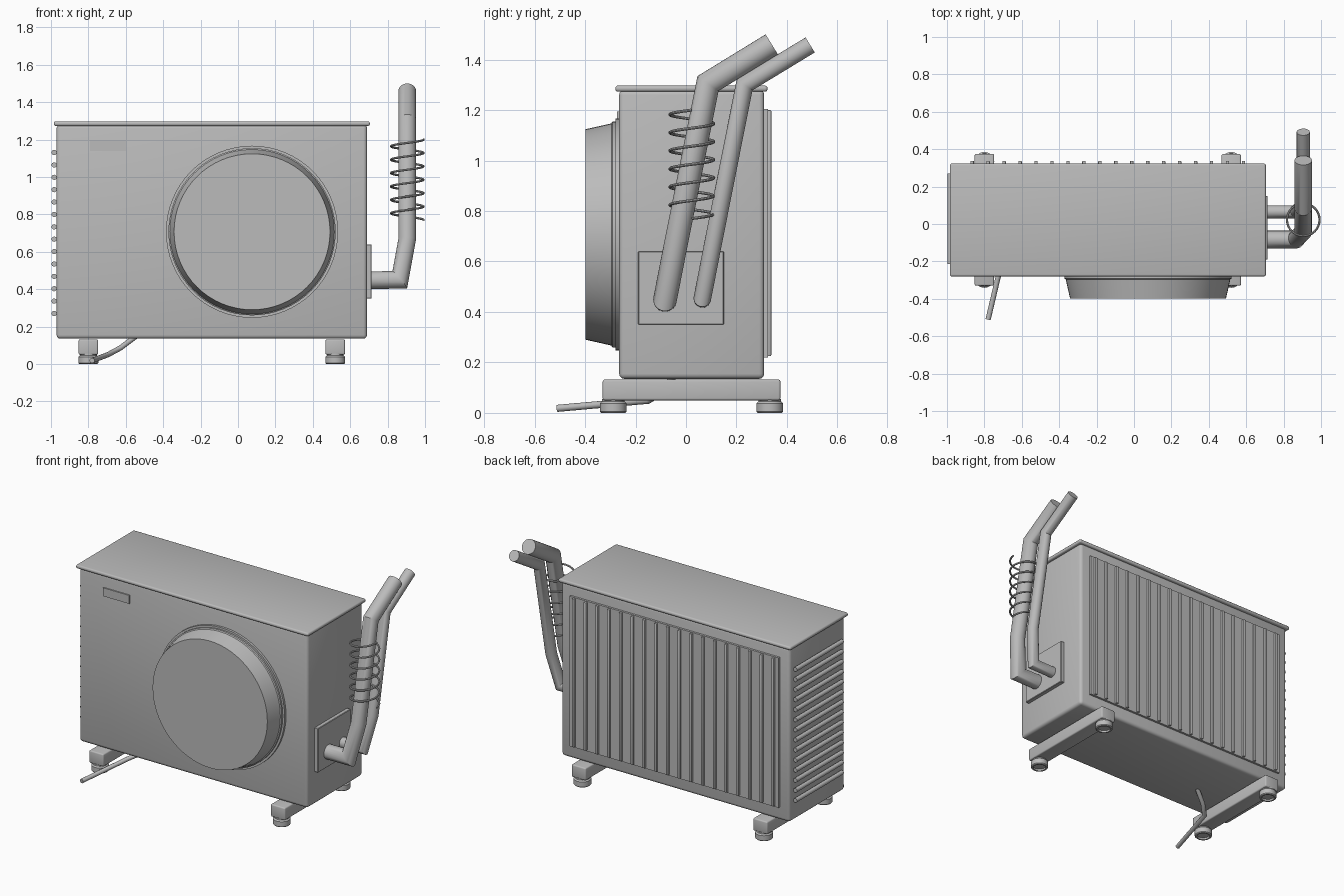
import bpy, bmesh, math
from mathutils import Vector

if "Cube" in bpy.data.objects:
    bpy.data.objects.remove(bpy.data.objects["Cube"])

grey = bpy.data.materials.new("light_grey")
grey.diffuse_color = (0.5, 0.5, 0.5, 1)
grey.use_nodes = True
grey.node_tree.nodes["Principled BSDF"].inputs["Base Color"].default_value = grey.diffuse_color


def finish(name, bm, smooth=True):
    bmesh.ops.recalc_face_normals(bm, faces=bm.faces[:])
    mesh = bpy.data.meshes.new(name)
    bm.to_mesh(mesh)
    bm.free()
    mesh.materials.append(grey)
    ob = bpy.data.objects.new(name, mesh)
    bpy.context.collection.objects.link(ob)
    if smooth:
        bpy.ops.object.select_all(action='DESELECT')
        ob.select_set(True)
        bpy.context.view_layer.objects.active = ob
        bpy.ops.object.shade_smooth_by_angle(angle=math.radians(35))
    return ob


def box(name, lo, hi, bevel=0.0, segments=3):
    lo, hi = Vector(lo), Vector(hi)
    bm = bmesh.new()
    bmesh.ops.create_cube(bm, size=1)
    for v in bm.verts:
        v.co = Vector(((lo[i] + hi[i]) / 2 + v.co[i] * (hi[i] - lo[i]) for i in range(3)))
    if bevel:
        bmesh.ops.bevel(bm, geom=bm.edges[:], offset=bevel, segments=segments,
                        profile=0.5, affect='EDGES')
    return finish(name, bm, bevel > 0)


def lathe(name, profile, center, axis, sides=48):
    """Spin (radius, offset along axis) points; cap both ends."""
    axis, center = Vector(axis), Vector(center)
    u = axis.orthogonal().normalized()
    w = axis.cross(u)
    bm = bmesh.new()
    rings = []
    for r, h in profile:
        rings.append([bm.verts.new(center + axis * h + r * (
            u * math.cos(a * math.tau / sides) + w * math.sin(a * math.tau / sides)))
            for a in range(sides)])
    skin(bm, rings)
    return finish(name, bm)


def skin(bm, rings):
    n = len(rings[0])
    for a, b in zip(rings, rings[1:]):
        for i in range(n):
            bm.faces.new((a[i], a[(i + 1) % n], b[(i + 1) % n], b[i]))
    bm.faces.new(rings[0])
    bm.faces.new(rings[-1])


def tube(name, points, radius, sides=24):
    """Round pipe along a path with mitred joints."""
    pts = [Vector(p) for p in points]
    dirs = [(b - a).normalized() for a, b in zip(pts, pts[1:])]
    u = dirs[0].orthogonal().normalized()
    w = dirs[0].cross(u)
    ring = [pts[0] + radius * (u * math.cos(i * math.tau / sides) + w * math.sin(i * math.tau / sides))
            for i in range(sides)]
    bm = bmesh.new()
    rings = [[bm.verts.new(p) for p in ring]]
    for k, d in enumerate(dirs):
        nxt = dirs[min(k + 1, len(dirs) - 1)]
        normal = (d + nxt).normalized()
        ring = [p + d * ((pts[k + 1] - p).dot(normal) / d.dot(normal)) for p in ring]
        rings.append([bm.verts.new(p) for p in ring])
    skin(bm, rings)
    return finish(name, bm)


# Casing and lid
box("casing", (-0.97, -0.265, 0.135), (0.69, 0.31, 1.28), 0.02)
box("lid", (-0.985, -0.28, 1.273), (0.705, 0.323, 1.297), 0.01)

# Fan housing: thin flange, small step, tapering drum with flat front
lathe("fan_housing", [(0.46, 0.0), (0.46, 0.018), (0.447, 0.018), (0.447, 0.03),
                      (0.44, 0.034), (0.417, 0.136)],
      (0.075, -0.262, 0.707), (0, -1, 0), 64)

# Small blank plate on the front
box("front_plate", (-0.79, -0.273, 1.14), (-0.60, -0.26, 1.195))

# Back grille
box("back_panel", (-0.90, 0.30, 0.22), (0.62, 0.324, 1.205))
for i in range(18):
    x = -0.865 + i * 0.0853
    box("back_bar", (x - 0.009, 0.315, 0.225), (x + 0.009, 0.338, 1.20), 0.004, 2)

# Side louvre rods
for i in range(14):
    z = 0.27 + i * 0.0662
    tube("side_rod", [(-0.983, -0.215, z), (-0.983, 0.27, z)], 0.014, 16)

# Pipe connection plate
box("pipe_plate", (0.685, -0.19, 0.35), (0.715, 0.15, 0.64), 0.003, 1)

# Pipes
tube("thick_pipe", [(0.70, -0.083, 0.448), (0.865, -0.083, 0.45), (0.905, -0.04, 0.67),
                    (0.905, 0.087, 1.305), (0.905, 0.34, 1.46)], 0.047)
tube("thin_pipe", [(0.70, 0.065, 0.452), (0.865, 0.065, 0.455), (0.905, 0.107, 0.67),
                   (0.905, 0.232, 1.30), (0.905, 0.492, 1.458)], 0.035)

# Wire coil around the pipes
coil = []
for i in range(6 * 32 + 1):
    a = i * math.tau / 32
    coil.append((0.905 + 0.087 * math.cos(a), 0.023 - 0.087 * math.sin(a), 1.2 - 0.43 * i / 192))
tube("wire_coil", coil, 0.006, 8)

# Support rails and round feet with a hollow underside
for x in (-0.80, 0.52):
    box("support_rail", (x - 0.052, -0.33, 0.05), (x + 0.052, 0.374, 0.132), 0.008)
    for y in (-0.288, 0.332):
        lathe("foot", [(0.038, 0.012), (0.038, 0.0), (0.048, 0.0), (0.053, 0.005),
                       (0.053, 0.038), (0.045, 0.046), (0.045, 0.055)],
              (x, y, 0), (0, 0, 1), 32)

# Drain hose
tube("drain_hose", [(-0.78, -0.51, 0.018), (-0.695, -0.15, 0.05), (-0.63, -0.09, 0.085),
                    (-0.55, -0.05, 0.145)], 0.014, 16)
